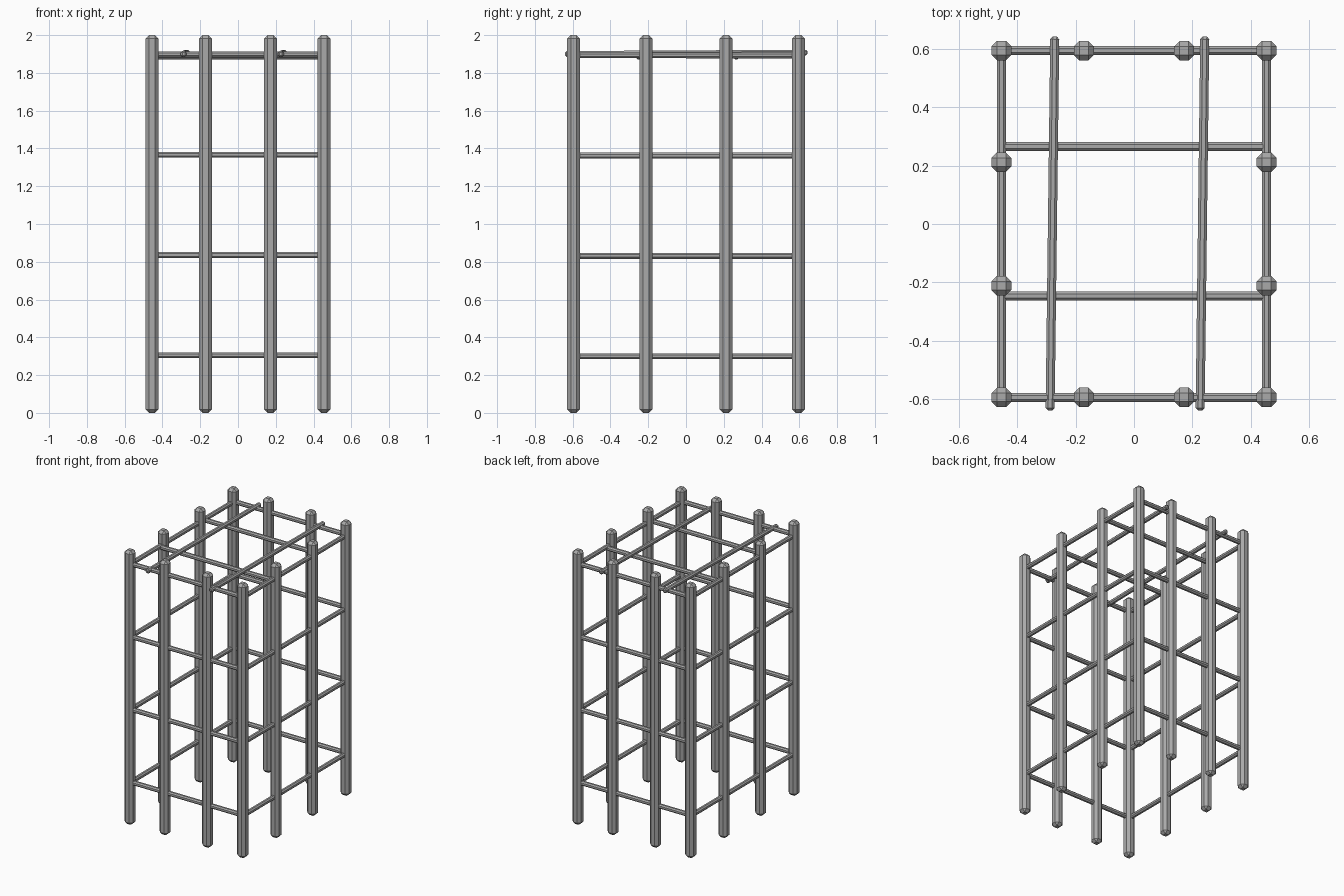
import bpy
import bmesh
from mathutils import Vector

cube = bpy.data.objects.get("Cube")
if cube:
    bpy.data.objects.remove(cube, do_unlink=True)

# Single grey metal
metal = bpy.data.materials.new("grey metal")
metal.use_nodes = True
grey = (0.4, 0.4, 0.4, 1)
metal.diffuse_color = grey
metal.node_tree.nodes["Principled BSDF"].inputs["Base Color"].default_value = grey


def beam(name, start, end, width):
    """Square beam between two points, with every edge chamfered to an octagon."""
    start, end = Vector(start), Vector(end)
    axis = end - start
    bm = bmesh.new()
    bmesh.ops.create_cube(bm, size=1)
    bmesh.ops.scale(bm, vec=(width, width, axis.length), verts=bm.verts)
    bmesh.ops.bevel(bm, geom=bm.edges[:], offset=width * 0.28, segments=1,
                    affect='EDGES', profile=0.5)
    mesh = bpy.data.meshes.new(name)
    bm.to_mesh(mesh)
    bm.free()
    mesh.materials.append(metal)
    obj = bpy.data.objects.new(name, mesh)
    obj.rotation_mode = 'QUATERNION'
    obj.rotation_quaternion = axis.to_track_quat('Z', 'Y')
    obj.location = (start + end) / 2
    bpy.context.collection.objects.link(obj)
    return obj


X, Y = 0.455, 0.595
INNER_X, INNER_Y = 0.172, 0.212
POST, BAR = 0.068, 0.031

# Upright posts around the rectangle
spots = [(sx * x, sy * y)
         for x, y in ((X, Y), (INNER_X, Y), (X, INNER_Y))
         for sx in (-1, 1) for sy in (-1, 1)]
for x, y in spots:
    beam("upright_post", (x, y, 0), (x, y, 2), POST)

# Four levels of rails on all sides
for level in range(4):
    z = 0.305 + level * 0.531
    for s, end_name, side_name in ((-1, "front_rail", "right_rail"),
                                   (1, "back_rail", "left_rail")):
        beam(end_name, (-X, s * Y, z), (X, s * Y, z), BAR)
        beam(side_name, (s * X, -Y, z - 0.005), (s * X, Y, z - 0.005), BAR)

# Cross bars under the roof
for y in (-0.248, 0.266):
    beam("roof_cross_bar", (-X, y, 1.887), (X, y, 1.887), BAR)

# Two loose, slightly skewed rods lying along the roof
for x in (-0.28, 0.235):
    beam("roof_long_rod", (x - 0.008, -0.64, 1.9), (x + 0.008, 0.643, 1.907), BAR)
